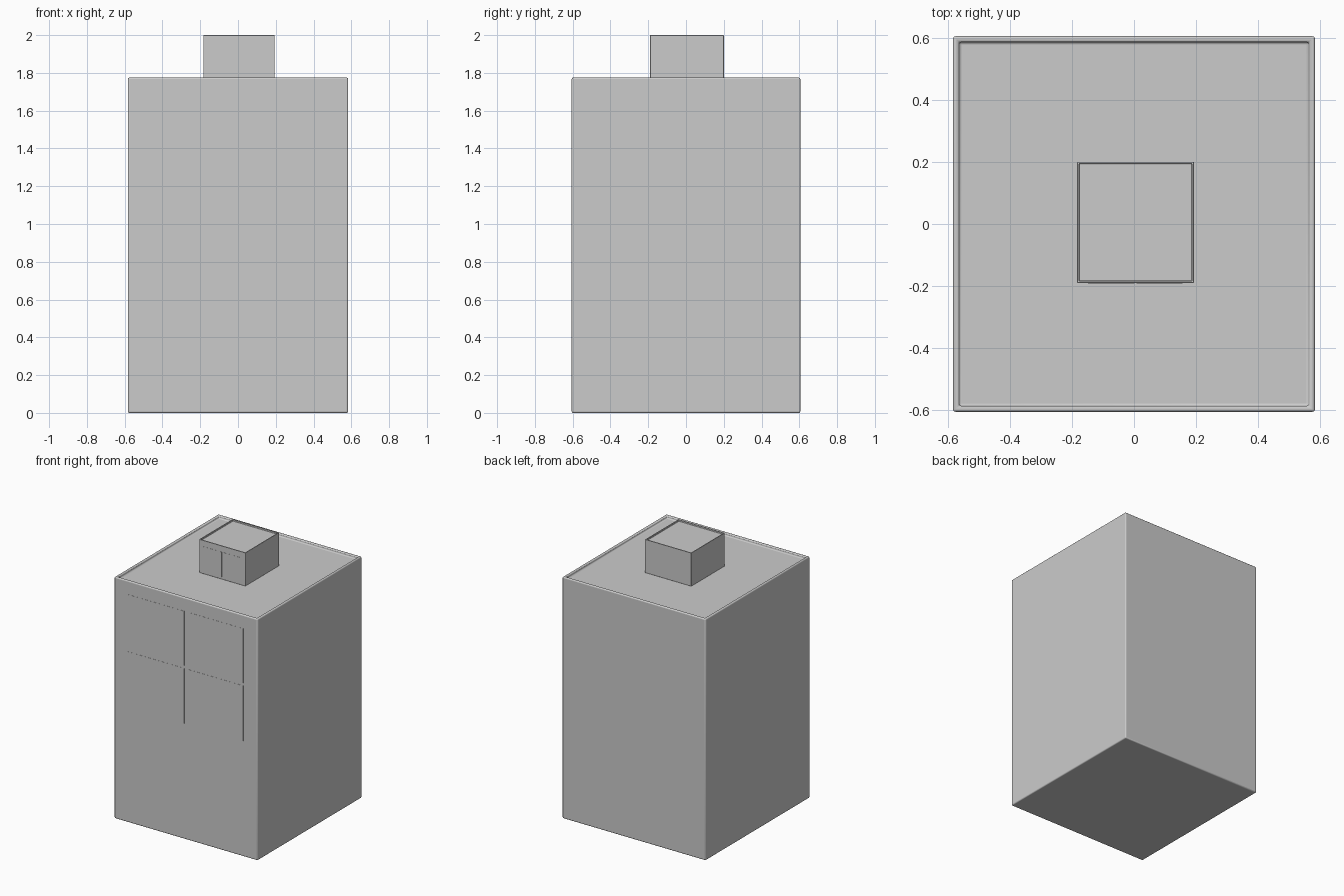
import bpy, bmesh
from mathutils import Vector

if "Cube" in bpy.data.objects:
    bpy.data.objects.remove(bpy.data.objects["Cube"])

glass = bpy.data.materials.new("glass")
glass.diffuse_color = (0.55, 0.55, 0.55, 1)
glass.use_nodes = True
glass.node_tree.nodes["Principled BSDF"].inputs["Base Color"].default_value = glass.diffuse_color


def make_box(name, lo, hi, rim=0, sink=0, bevel=0, mat=None):
    """Box between two corners, with an optional sunken top inside a rim."""
    lo, hi = Vector(lo), Vector(hi)
    bm = bmesh.new()
    bmesh.ops.create_cube(bm, size=1)
    for v in bm.verts:
        v.co = (lo + hi) / 2 + v.co * (hi - lo)
    if rim:
        bm.normal_update()
        top = max(bm.faces, key=lambda f: f.calc_center_median().z)
        bmesh.ops.inset_region(bm, faces=[top], thickness=rim)
        floor = bmesh.ops.extrude_discrete_faces(bm, faces=[top])["faces"][0]
        for v in floor.verts:
            v.co.z -= sink
    me = bpy.data.meshes.new(name)
    bm.to_mesh(me)
    bm.free()
    ob = bpy.data.objects.new(name, me)
    bpy.context.collection.objects.link(ob)
    if mat:
        me.materials.append(mat)
    if bevel:
        mod = ob.modifiers.new("soft_edges", 'BEVEL')
        mod.width, mod.segments = bevel, 3
        bpy.ops.object.select_all(action='DESELECT')
        ob.select_set(True)
        bpy.context.view_layer.objects.active = ob
        bpy.ops.object.shade_smooth_by_angle()
    return ob


def make_panes(name, columns, rows, y):
    """Grid of thin glass panes, flush with the wall at y."""
    for x0, x1 in columns:
        for z0, z1 in rows:
            make_box(name, (x0, y - 0.001, z0), (x1, y + 0.004, z1), mat=glass)


# main block with low parapet round the sunken roof
make_box("building_block", (-0.583, -0.605, 0), (0.583, 0.605, 1.775),
         rim=0.027, sink=0.02, bevel=0.008)
make_panes("wall_window", [(-0.47, -0.013), (0.01, 0.467)],
           [(0.85, 1.255), (1.275, 1.675)], -0.605)

# roof house with its own shallow parapet and window
make_box("roof_house", (-0.183, -0.19, 1.755), (0.193, 0.2, 2.0),
         rim=0.009, sink=0.012, bevel=0.002)
make_panes("roof_house_window", [(-0.148, 0.001), (0.008, 0.157)],
           [(1.772, 1.955)], -0.19)
